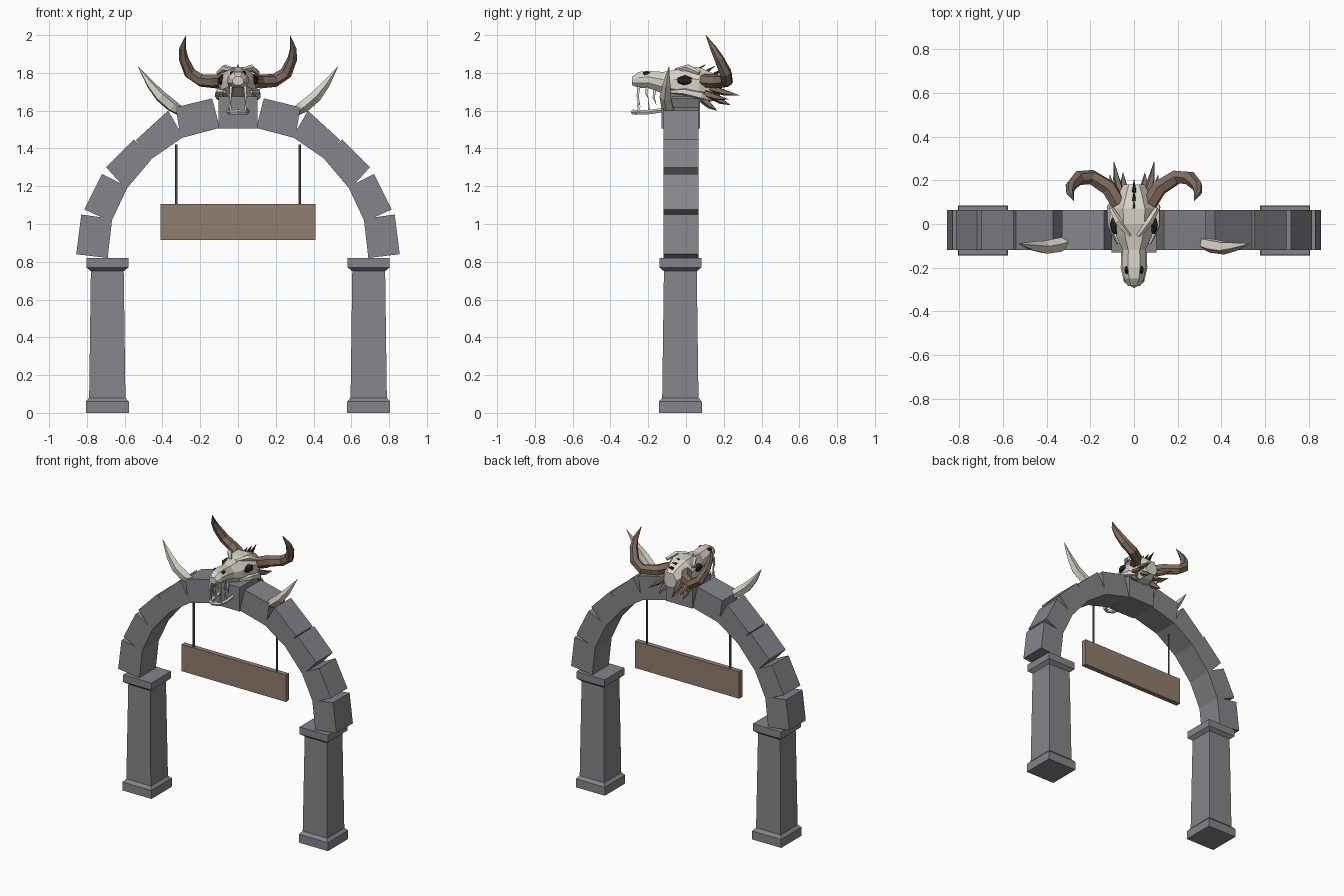
import bpy, bmesh, math
from mathutils import Vector

cube = bpy.data.objects.get("Cube")
if cube:
    bpy.data.objects.remove(cube, do_unlink=True)


def material(name, color):
    m = bpy.data.materials.new(name)
    m.use_nodes = True
    m.diffuse_color = (*color, 1)
    m.node_tree.nodes["Principled BSDF"].inputs["Base Color"].default_value = (*color, 1)
    return m


STONE = material("grey stone", (0.24, 0.23, 0.25))
WOOD = material("brown wood", (0.28, 0.21, 0.155))
BONE = material("pale bone", (0.68, 0.65, 0.56))
HORN = material("brown horn", (0.22, 0.155, 0.11))
DARK = material("dark socket", (0.02, 0.02, 0.022))
IRON = material("dark iron", (0.12, 0.12, 0.13))


def finish(name, bm, mat):
    bmesh.ops.recalc_face_normals(bm, faces=bm.faces)
    mesh = bpy.data.meshes.new(name)
    bm.to_mesh(mesh)
    bm.free()
    mesh.materials.append(mat)
    obj = bpy.data.objects.new(name, mesh)
    bpy.context.scene.collection.objects.link(obj)
    return obj


def loft(name, rings, mat):
    """Skin a stack of equal rings and cap both ends."""
    bm = bmesh.new()
    loops = [[bm.verts.new(p) for p in ring] for ring in rings]
    n = len(loops[0])
    for a, b in zip(loops, loops[1:]):
        for i in range(n):
            j = (i + 1) % n
            bm.faces.new((a[i], a[j], b[j], b[i]))
    bm.faces.new(loops[0])
    bm.faces.new(loops[-1])
    return finish(name, bm, mat)


def tube(name, path, radii, mat, sides=6):
    """Tapered tube along a path, carrying its frame without twist."""
    pts = [Vector(p) for p in path]
    rings, old, axis = [], None, None
    for i, p in enumerate(pts):
        t = (pts[min(i + 1, len(pts) - 1)] - pts[max(i - 1, 0)]).normalized()
        axis = t.orthogonal().normalized() if old is None else old.rotation_difference(t) @ axis
        side, old = t.cross(axis), t
        angles = [math.tau * k / sides for k in range(sides)]
        rings.append([p + radii[i] * (axis * math.cos(a) + side * math.sin(a)) for a in angles])
    return loft(name, rings, mat)


def pair(name, path, radii, mat, sides=6):
    for label, s in (("left", 1), ("right", -1)):
        tube(f"{label}_{name}", [(s * x, y, z) for x, y, z in path], radii, mat, sides)


def box(name, center, size, mat):
    bm = bmesh.new()
    bmesh.ops.create_cube(bm, size=1)
    for v in bm.verts:
        v.co = Vector(center) + v.co * Vector(size)
    return finish(name, bm, mat)


def blob(name, center, scale, mat):
    bm = bmesh.new()
    bmesh.ops.create_icosphere(bm, subdivisions=1, radius=1)
    for v in bm.verts:
        v.co = Vector(center) + v.co * Vector(scale)
    return finish(name, bm, mat)


# Pillars: square outline with foot, tapering shaft and cap
PILLAR = [(0, .114), (.06, .114), (.08, .096), (.75, .087), (.77, .111), (.82, .111)]
for label, s in (("left", 1), ("right", -1)):
    rings = [[(s * .692 + i * h, -.03 + j * h, z) for i, j in ((-1, -1), (1, -1), (1, 1), (-1, 1))]
             for z, h in PILLAR]
    loft(f"{label}_pillar", rings, STONE)

# Arch stones: outer edge ends, sharing the inner edge and overlapping slightly
OUTER = [((.856, .84), (.83, 1.05)), ((.814, 1.077), (.72, 1.265)),
         ((.698, 1.30), (.552, 1.448)), ((.54, 1.445), (.37, 1.60)),
         ((.33, 1.618), (.137, 1.665))]
INNER = [(.69, .82), (.667, 1.02), (.587, 1.19), (.454, 1.347), (.296, 1.456), (.104, 1.507)]
for label, s in (("left", 1), ("right", -1)):
    for i, (a, b) in enumerate(OUTER):
        c, d = Vector(INNER[i]), Vector(INNER[i + 1])
        lap = (d - c).normalized() * .008
        if i:
            c = c - lap
        quad = [a, b, d + lap, c]
        loft(f"{label}_arch_stone_{i + 1}",
             [[(s * x, y, z) for x, z in quad] for y in (-.12, .065)], STONE)
box("keystone", (0, -.0275, 1.591), (.208, .205, .17), STONE)

# Hanging sign board
box("sign_board", (0, -.03, 1.01), (.818, .035, .19), WOOD)
pair("sign_rod", [(.326, -.03, 1.10), (.326, -.03, 1.42)], [.007, .007], IRON)

# Bone tusks on the arch shoulders
pair("arch_tusk", [(.295, -.08, 1.59), (.35, -.098, 1.625), (.41, -.108, 1.675),
                   (.465, -.102, 1.74), (.53, -.09, 1.835)],
     [.025, .034, .032, .022, .001], BONE, 5)

# Skull: octagonal sections as y, half width, bottom, top
SECTIONS = [(-.285, .028, 1.735, 1.78), (-.25, .045, 1.72, 1.805), (-.2, .055, 1.72, 1.81),
            (-.12, .052, 1.69, 1.805), (-.06, .08, 1.67, 1.815), (0, .095, 1.66, 1.83),
            (.07, .1, 1.645, 1.83), (.14, .07, 1.65, 1.80), (.18, .048, 1.67, 1.77)]
OCT = [(.5, 0), (1, .3), (1, .65), (.5, 1), (-.5, 1), (-1, .65), (-1, .3), (-.5, 0)]
loft("skull", [[(w * u, y, lo + (hi - lo) * v) for u, v in OCT] for y, w, lo, hi in SECTIONS], BONE)
pair("brow", [(.105, .07, 1.80), (.07, .01, 1.826), (.02, -.055, 1.815)], [.012, .019, .01], BONE, 5)
pair("cheek_bone", [(.07, -.09, 1.70), (.1, -.01, 1.70), (.1, .08, 1.68), (.08, .13, 1.66)],
     [.008, .02, .024, .01], BONE, 5)
for label, s in (("left", 1), ("right", -1)):
    blob(f"{label}_eye_socket", (s * .086, -.005, 1.76), (.026, .048, .03), DARK)
    blob(f"{label}_nostril", (s * .033, -.21, 1.797), (.012, .022, .014), DARK)

# Lower jaw and teeth
tube("lower_jaw", [(.048, -.12, 1.602), (.048, -.2, 1.592), (.035, -.26, 1.59), (0, -.281, 1.593),
                   (-.035, -.26, 1.59), (-.048, -.2, 1.592), (-.048, -.12, 1.602)],
     [.012, .013, .013, .013, .013, .013, .012], BONE, 5)
for i, (y, z, tip) in enumerate([(-.25, 1.73, 1.62), (-.205, 1.725, 1.66), (-.165, 1.71, 1.63)]):
    pair(f"upper_tooth_{i + 1}", [(.037, y, z), (.041, y - .006, (z + tip) / 2), (.037, y + .008, tip)],
         [.011, .008, .001], BONE, 4)
for i, y in enumerate((-.25, -.195)):
    pair(f"lower_tooth_{i + 1}", [(.04, y, 1.595), (.038, y - .005, 1.66)], [.009, .001], BONE, 4)

# Great curved horns
pair("horn", [(.07, .09, 1.76), (.115, .165, 1.755), (.195, .215, 1.76), (.255, .21, 1.80),
              (.288, .175, 1.875), (.293, .145, 1.93), (.275, .105, 2.0)],
     [.036, .038, .035, .033, .026, .018, .001], HORN)

# Backward spikes around the skull
SPIKES = [((.06, .13, 1.72), (.092, .285, 1.68)), ((.085, .10, 1.69), (.11, .225, 1.66)),
          ((.04, .14, 1.68), (.05, .235, 1.63)), ((.08, .09, 1.66), (.09, .165, 1.60))]
for i, (a, b) in enumerate(SPIKES):
    mid = (Vector(a) + Vector(b)) / 2 + Vector((.004, 0, -.005))
    pair(f"neck_spike_{i + 1}", [a, mid, b], [.022, .016, .001], HORN, 5)
for i, y in enumerate((.05, .1, .15)):
    z = 1.825 - .2 * max(0, y - .06)
    tube(f"crest_spike_{i + 1}", [(0, y, z - .015), (0, y + .055, z + .02)], [.013, .001], DARK, 4)
